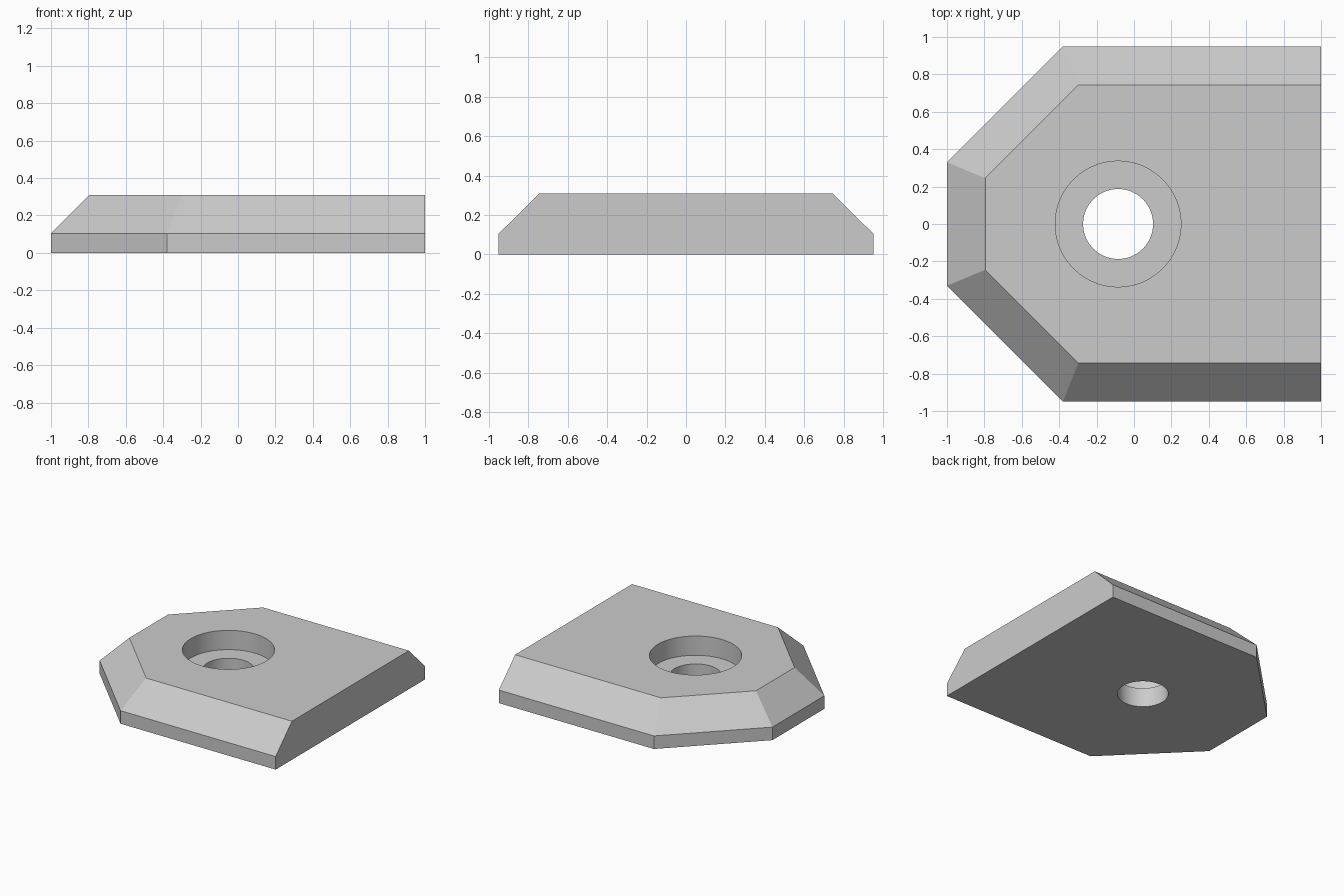
import bpy
import bmesh
import math

default = bpy.data.objects.get("Cube")
if default:
    bpy.data.objects.remove(default, do_unlink=True)

HEIGHT = 0.31
HOLE_X = -0.085

grey = bpy.data.materials.new("plain_grey")
grey.use_nodes = True
colour = (0.6, 0.6, 0.6, 1)
grey.diffuse_color = colour
grey.node_tree.nodes["Principled BSDF"].inputs["Base Color"].default_value = colour


def outline(half_profile):
    """Mirror the front half of an outline across the x axis."""
    return half_profile + [(x, -y) for x, y in reversed(half_profile)]


# Plate: straight lower rim, then a sloped bevel up to a smaller top
base = outline([(1, -0.95), (-0.38, -0.95), (-1, -0.33)])
top = outline([(1, -0.743), (-0.297, -0.743), (-0.795, -0.245)])
bm = bmesh.new()
rings = [[bm.verts.new((x, y, z)) for x, y in shape]
         for shape, z in ((base, 0), (base, 0.105), (top, HEIGHT))]
count = len(base)
for low, high in zip(rings, rings[1:]):
    for i in range(count - 1):
        bm.faces.new((low[i], low[i + 1], high[i + 1], high[i]))
# The cut-off end is a single flat face
bm.faces.new([r[-1] for r in rings] + [r[0] for r in reversed(rings)])
bm.faces.new(rings[0])
bm.faces.new(rings[-1])
bmesh.ops.recalc_face_normals(bm, faces=bm.faces)
mesh = bpy.data.meshes.new("bevelled_plate")
bm.to_mesh(mesh)
bm.free()
mesh.materials.append(grey)
plate = bpy.data.objects.new("bevelled_plate", mesh)
bpy.context.collection.objects.link(plate)


def cut_hole(name, radius, bottom):
    """Cut a round hole from the given height up through the top."""
    depth = HEIGHT + 0.2 - bottom
    bpy.ops.mesh.primitive_cylinder_add(
        vertices=96, radius=radius, depth=depth,
        location=(HOLE_X, 0, bottom + depth / 2))
    cutter = bpy.context.object
    cutter.name = name
    cutter.hide_render = True
    cutter.data.materials.append(grey)
    bpy.context.view_layer.objects.active = plate
    cut = plate.modifiers.new(name, 'BOOLEAN')
    cut.operation = 'DIFFERENCE'
    cut.solver = 'EXACT'
    cut.object = cutter
    bpy.ops.object.modifier_apply(modifier=cut.name)
    bpy.data.objects.remove(cutter, do_unlink=True)


# Wide recess for the screw head, and the narrow through hole
cut_hole("screw_head_recess", 0.336, HEIGHT / 2)
cut_hole("screw_hole", 0.187, -0.2)

# Round hole walls, sharp plate edges
bpy.ops.object.select_all(action='DESELECT')
plate.select_set(True)
bpy.context.view_layer.objects.active = plate
bpy.ops.object.shade_smooth_by_angle(angle=math.radians(30))
